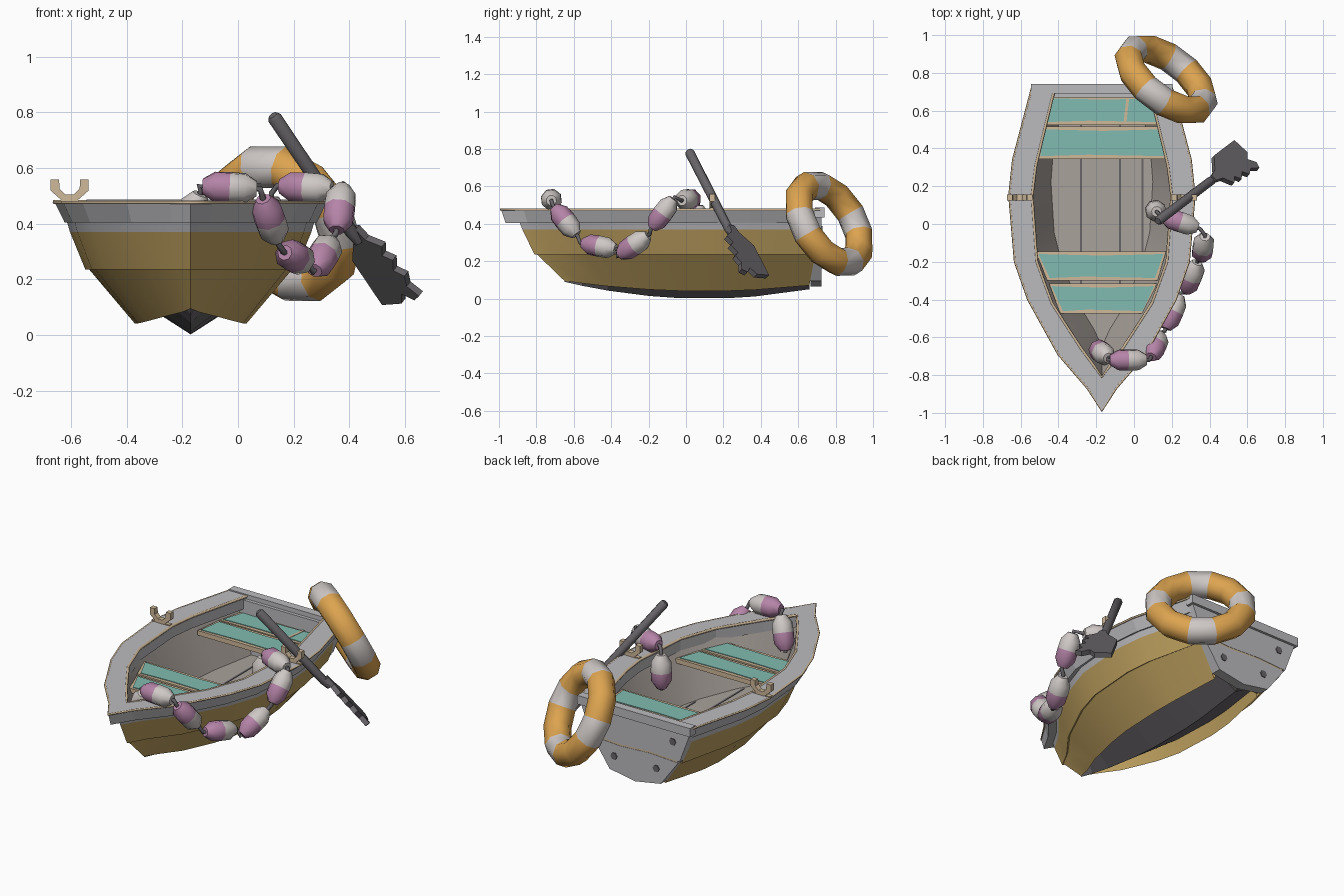
import bpy, bmesh
from math import sin, cos, pi
from mathutils import Vector, Matrix

if "Cube" in bpy.data.objects:
    bpy.data.objects.remove(bpy.data.objects["Cube"])

CX = -0.17  # boat centre line


def material(name, r, g, b):
    m = bpy.data.materials.new(name)
    m.diffuse_color = (r, g, b, 1)
    m.use_nodes = True
    m.node_tree.nodes["Principled BSDF"].inputs["Base Color"].default_value = m.diffuse_color
    return m


YELLOW = material("yellow_paint", .54, .37, .12)
GREY = material("grey_paint", .50, .50, .52)
WOOD = material("floor_wood", .40, .36, .33)
TAN = material("bare_wood", .62, .48, .32)
TEAL = material("teal_paint", .22, .50, .44)
DARK = material("dark_grey", .14, .13, .14)
ORANGE = material("orange", .72, .37, .08)
WHITE = material("off_white", .62, .58, .56)
PINK = material("pink", .46, .23, .39)


def finish(name, bm, mats):
    bmesh.ops.remove_doubles(bm, verts=bm.verts, dist=1e-5)
    bmesh.ops.recalc_face_normals(bm, faces=bm.faces)
    me = bpy.data.meshes.new(name)
    bm.to_mesh(me)
    bm.free()
    for m in mats:
        me.materials.append(m)
    ob = bpy.data.objects.new(name, me)
    bpy.context.collection.objects.link(ob)
    return ob


def grid(name, rows, mats, wrap_rows=False, wrap_cols=False, caps=False, pick=lambda i, j: 0):
    """Skin a list of point rows."""
    bm = bmesh.new()
    vs = [[bm.verts.new(p) for p in r] for r in rows]
    n, m = len(rows), len(rows[0])
    for i in range(n if wrap_rows else n - 1):
        for j in range(m if wrap_cols else m - 1):
            a, b, k = vs[i], vs[(i + 1) % n], (j + 1) % m
            bm.faces.new((a[j], a[k], b[k], b[j])).material_index = pick(i, j)
    if caps:
        bm.faces.new(vs[0])
        bm.faces.new(vs[-1]).material_index = pick(n - 2, 0)
    return finish(name, bm, mats)


def prism(name, pts, depth, mat, M):
    """Extrude a 2D outline along local z."""
    bm = bmesh.new()
    rows = [[bm.verts.new(M @ Vector((x, y, z))) for x, y in pts] for z in (0, depth)]
    n = len(pts)
    for r in rows:
        bm.faces.new(r)
    for i in range(n):
        k = (i + 1) % n
        bm.faces.new((rows[0][i], rows[0][k], rows[1][k], rows[1][i]))
    return finish(name, bm, [mat])


def tube(name, pts, r, mat):
    cu = bpy.data.curves.new(name, 'CURVE')
    cu.dimensions = '3D'
    cu.bevel_depth, cu.bevel_resolution, cu.use_fill_caps = r, 1, True
    s = cu.splines.new('POLY')
    s.points.add(len(pts) - 1)
    for p, q in zip(s.points, pts):
        p.co = (*q, 1)
    cu.materials.append(mat)
    bpy.context.collection.objects.link(bpy.data.objects.new(name, cu))


def box(name, x0, x1, y0, y1, z0, z1, mat):
    prism(name, [(x0, y0), (x1, y0), (x1, y1), (x0, y1)], z1 - z0, mat, Matrix.Translation((0, 0, z0)))


# Hull plan: (half width, y) from stern to bow
OUT = [(.37, .72), (.47, .34), (.49, .15), (.46, -.2), (.39, -.4), (.23, -.69), (.075, -.87), (0, -.99)]
INN = [(.255, .70), (.35, .31), (.37, .15), (.345, -.2), (.265, -.42), (.11, -.66), (.04, -.755), (0, -.81)]


def both(half):
    return [(CX - w, y, z) for w, y, z in half] + [(CX + w, y, z) for w, y, z in half[-2::-1]]


def line(k, y0, y1, zm, lift=0):
    half = []
    for w, y in OUT:
        yy = y0 + (y1 - y0) * (.72 - y) / 1.71
        half.append((w * k, yy, zm + lift * ((yy - .1) / .75) ** 2))
    return both(half)


def plan(outline, z):
    return both([(w, y, z) for w, y in outline])


# Hull strakes, recessed keel and inside
chine = line(.41, .66, -.65, .04, .055)
floor = line(.55, .66, -.65, .15)
grid("hull_top_strake", [line(.915, .70, -.895, .42), line(.885, .70, -.875, .37)], [GREY])
grid("hull_upper_strake", [line(.885, .70, -.875, .37), line(.772, .69, -.81, .235), line(.752, .69, -.80, .24)], [YELLOW])
grid("hull_lower_strake", [line(.752, .69, -.80, .24), chine], [YELLOW])
grid("keel", [line(.36, .66, -.64, .115, .01), line(0, .66, -.65, 0, .09)], [DARK])
grid("hull_lip", [chine, line(.36, .66, -.64, .115, .01)], [YELLOW])
grid("inner_wall", [line(.83, .69, -.86, .44), floor], [WOOD])
bm = bmesh.new()
bm.faces.new([bm.verts.new(p) for p in floor])
finish("floor", bm, [WOOD])
for x, y, y1 in ((-.11, -.42, .64), (.095, -.44, .64), (.215, -.15, .45)):
    box("floor_gap", CX + x - .005, CX + x + .005, y, y1, .148, .153, DARK)

# Rail with worn edges
grid("rail", [plan(OUT, .48), line(.925, .715, -.965, .405), plan(INN, .405), plan(INN, .48)], [GREY], wrap_rows=True)
tube("rail_outer_edge", plan(OUT, .476), .006, TAN)
tube("rail_inner_edge", plan(INN, .476), .008, TAN)

# Transom boards, top beam and bolts
UP = Matrix.Rotation(pi / 2, 4, 'X')
stern = Matrix.Translation((CX, .725, 0)) @ UP
prism("transom_upper_board", [(-.37, .46), (.37, .46), (.295, .275), (.1, .262), (-.1, .27), (-.295, .26)], .055, GREY, stern)
prism("transom_lower_board", [(-.285, .25), (-.1, .26), (.1, .25), (.285, .262), (.17, .095), (0, .065), (-.17, .095)],
      .06, GREY, stern)
prism("transom_seam", [(-.285, .275), (.285, .275), (.275, .245), (-.275, .245)], .045, TAN,
      Matrix.Translation((CX, .723, 0)) @ UP)
box("stern_beam", CX - .375, CX + .375, .69, .74, .435, .487, GREY)
for z, w in ((.37, .25), (.18, .14)):
    for s in (-1, 1):
        prism("transom_bolt", [(.022 * cos(i * pi / 3), .022 * sin(i * pi / 3)) for i in range(6)], .015, DARK,
              Matrix.Translation((CX + s * w, .73, z)) @ UP)


# Seats: bare plank with a painted top
def seat(name, ya, yb, xa0, xa1, xb0, xb1):
    def outline(e):
        xm, d = (xa0 + xa1) / 2, (.008 if e else 0)
        return [(xa0 + e, ya - e), (xm, ya - e - d), (xa1 - e, ya - e),
                (xb1 - e, yb + e), (xm - .08, yb + e + d), (xb0 + e, yb + e)]
    prism(name + "_plank", outline(0), .028, TAN, Matrix.Translation((0, 0, .352)))
    prism(name + "_paint", outline(.014), .006, TEAL, Matrix.Translation((0, 0, .378)))


seat("stern_seat_rear", .68, .525, -.45, .13, -.49, .165)
seat("stern_seat_front", .515, .345, -.49, .165, -.51, .18)
seat("bow_seat_rear", -.145, -.30, -.52, .17, -.46, .125)
seat("bow_seat_front", -.315, -.475, -.45, .12, -.39, .06)
prism("seat_crack", [(-.04, .67), (-.025, .67), (-.04, .54), (-.055, .54)], .004, TAN, Matrix.Translation((0, 0, .382)))

# Oarlocks
U = [(-.068, .078), (-.038, .078), (-.036, .045), (-.015, .024)]
U += [(-x, z) for x, z in U[::-1]]
U += [(.068, .038), (.025, 0), (-.025, 0), (-.068, .038)]
for x in (-.605, 2 * CX + .605):
    prism("oarlock", U, .03, TAN, Matrix.Translation((x, .155, .481)) @ UP)
    box("oarlock_strap", x - .06, x + .06, .128, .152, .478, .486, TAN)


# Frame with its z axis along a direction
def frame(origin, zdir, xhint):
    z = Vector(zdir).normalized()
    y = z.cross(Vector(xhint)).normalized()
    M = Matrix((y.cross(z), y, z)).transposed().to_4x4()
    M.translation = origin
    return M


def lathe(name, profile, sides, mats, M, pick=lambda i, j: 0):
    rows = [[M @ Vector((r * cos(2 * pi * j / sides), r * sin(2 * pi * j / sides), z)) for j in range(sides)]
            for z, r in profile]
    return grid(name, rows, mats, wrap_cols=True, caps=True, pick=pick)


# Oar
axis, side = Vector((.515, .39, -.764)).normalized(), Vector((.66, -.74, .17))
lathe("oar_shaft", [(0, .018), (.012, .026), (.55, .024), (.60, .016)], 8, [DARK], frame((.125, .015, .79), axis, side))
blade = [(-.018, -.02), (.018, -.02), (.03, .03), (.087, .07), (.06, .108), (.095, .135), (.065, .18), (.1, .21),
         (.078, .255), (.105, .305), (.07, .32), (.03, .285), (0, .325), (-.095, .318), (-.095, .11), (-.03, .03)]
B = frame((.427, .245, .37), axis, side) @ Matrix(((1, 0, 0, 0), (0, 0, 1, -.014), (0, 1, 0, 0), (0, 0, 0, 1)))
prism("oar_blade", blade, .028, DARK, B)

# Life ring: 12 x 8 torus, every third segment white
R, r = .235, .077
T = frame((.17, .765, .40), (.54, .71, .45), (.81, -.59, 0))
rows = []
for a in [(i - .5) * pi / 6 for i in range(12)]:
    rows.append([T @ Vector(((R + r * cos(b)) * cos(a), (R + r * cos(b)) * sin(a), r * sin(b)))
                 for b in [(j + .5) * pi / 4 for j in range(8)]])
grid("life_ring", rows, [ORANGE, WHITE], True, True, pick=lambda i, j: int(i % 3 == 0))

# Float line: (centre, direction along the line, white end first)
FLOATS = [((-.17, -.68, .42), (.35, -.3, .9), 0), ((-.03, -.72, .53), (1, 0, -.05), 0),
          ((.115, -.645, .415), (.05, .12, -.15), 0), ((.205, -.465, .28), (.07, .17, -.03), 0),
          ((.305, -.28, .285), (.05, .13, .09), 0), ((.365, -.125, .455), (.02, .11, .15), 0),
          ((.245, .01, .53), (-.9, .3, .05), 1), ((.115, .07, .40), (-.05, .05, -1), 1)]
rope = []
for c, d, flip in FLOATS:
    c, d = Vector(c), Vector(d).normalized()
    rope += [c - d * .11, c + d * .11]
    lathe("float", [(-.098, .028), (-.055, .056), (0, .058), (.055, .056), (.098, .028)], 8, [PINK, WHITE],
          frame(c, -d if flip else d, (.3, .2, .1)), pick=lambda i, j: int(i >= 2))
tube("float_rope", rope, .011, DARK)

# Smooth the round parts
for ob in bpy.data.objects:
    ob.select_set(ob.name.startswith(("life_ring", "float.", "hull_", "oar_shaft", "inner_wall")) or ob.name == "float")
bpy.context.view_layer.objects.active = bpy.data.objects["life_ring"]
bpy.ops.object.shade_smooth_by_angle(angle=.9)
